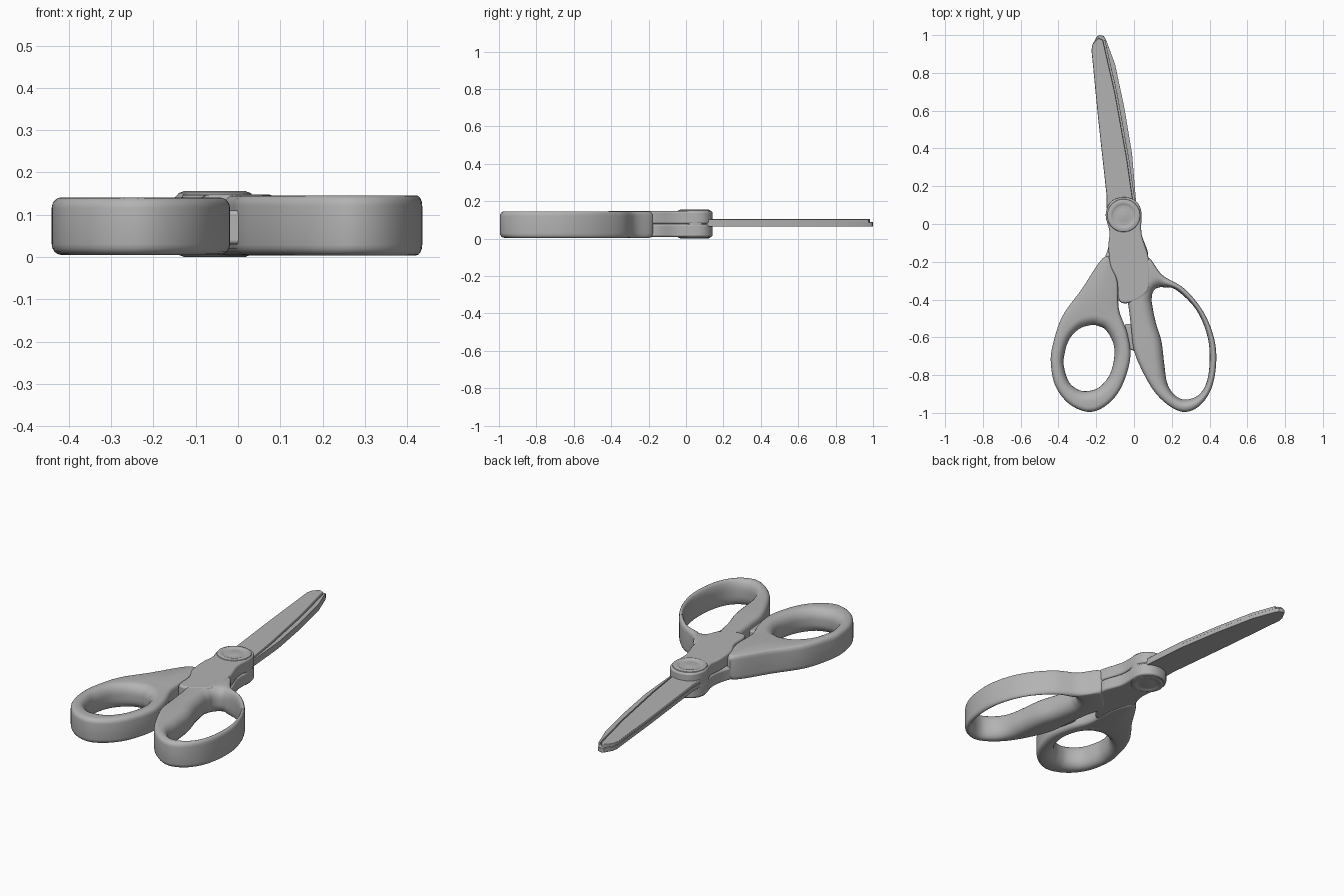
import bpy, bmesh, math
from mathutils import Vector

if "Cube" in bpy.data.objects:
    bpy.data.objects.remove(bpy.data.objects["Cube"])

GREY = (0.45, 0.45, 0.45, 1)
grey = bpy.data.materials.new("plain grey")
grey.use_nodes = True
grey.diffuse_color = GREY
grey.node_tree.nodes["Principled BSDF"].inputs["Base Color"].default_value = GREY


def finish(name, bm):
    bmesh.ops.recalc_face_normals(bm, faces=bm.faces)
    mesh = bpy.data.meshes.new(name)
    bm.to_mesh(mesh)
    bm.free()
    mesh.materials.append(grey)
    obj = bpy.data.objects.new(name, mesh)
    bpy.context.collection.objects.link(obj)
    bpy.ops.object.select_all(action='DESELECT')
    obj.select_set(True)
    bpy.context.view_layer.objects.active = obj
    bpy.ops.object.shade_smooth_by_angle(angle=math.radians(40))
    return obj


def smooth_loop(points, steps=6):
    """Closed smooth curve through the control points."""
    pts = [Vector(p) for p in points]
    n = len(pts)
    out = []
    for i in range(n):
        a, b, c, d = (pts[(i + k) % n] for k in (-1, 0, 1, 2))
        for s in range(steps):
            t = s / steps
            out.append((b * 2 + (c - a) * t + (a * 2 - b * 5 + c * 4 - d) * t**2
                        + (b * 3 - a - c * 3 + d) * t**3) / 2)
    return out


def skin(bm, rows, close_u=True, close_v=True):
    """Quads between successive rows of vertices."""
    for i in range(len(rows) if close_u else len(rows) - 1):
        r, q = rows[i], rows[(i + 1) % len(rows)]
        for j in range(len(r) if close_v else len(r) - 1):
            k = (j + 1) % len(r)
            bm.faces.new((r[j], r[k], q[k], q[j]))


def finger_ring(name, pairs, mid, half):
    """Loop with a crisp outer wall and a rounded inner wall."""
    bm = bmesh.new()
    outer = smooth_loop([p[0:2] for p in pairs])
    inner = smooth_loop([p[2:4] for p in pairs])
    rows = []
    for o, i in zip(outer, inner):
        width = (i - o).length
        across = (i - o).normalized()
        ro, ri = min(0.025, width * 0.4), min(0.055, width * 0.55)
        section = []
        for k in range(5):
            a = k / 4 * math.pi / 2
            section.append((ro * (1 - math.cos(a)), half - 0.025 * (1 - math.sin(a))))
        for k in range(7):
            a = k / 6 * math.pi / 2
            section.append((width - ri * (1 - math.sin(a)), half - half * 0.8 * (1 - math.cos(a))))
        section += [(u, -z) for u, z in reversed(section)]
        rows.append([bm.verts.new((*(o + across * u), mid + z)) for u, z in section])
    skin(bm, rows)
    return finish(name, bm)


def plate(name, outline, low, high, bevel):
    """Flat slab with softened rims."""
    bm = bmesh.new()
    face = bm.faces.new([bm.verts.new((p[0], p[1], low)) for p in outline])
    top = bmesh.ops.extrude_face_region(bm, geom=[face])["geom"]
    for v in top:
        if isinstance(v, bmesh.types.BMVert):
            v.co.z = high
    obj = finish(name, bm)
    mod = obj.modifiers.new("soft rim", 'BEVEL')
    mod.width, mod.segments, mod.harden_normals = bevel, 3, True
    mod.angle_limit = math.radians(50)
    return obj


# Finger loops: outer point and matching hole point on each row
finger_ring("right_thumb_loop", [
    (-.15, -.17, -.225, -.535), (-.28, -.35, -.29, -.555), (-.38, -.49, -.345, -.615),
    (-.43, -.64, -.37, -.70), (-.44, -.74, -.37, -.76), (-.415, -.86, -.345, -.835),
    (-.34, -.955, -.30, -.875), (-.235, -.995, -.25, -.885), (-.14, -.955, -.185, -.865),
    (-.065, -.86, -.13, -.80), (-.02, -.71, -.105, -.71), (-.035, -.58, -.11, -.63),
    (-.08, -.45, -.15, -.56), (-.09, -.28, -.19, -.54)], .073, .068)

finger_ring("left_finger_loop", [
    (.03, -.20, .10, -.36), (.08, -.18, .12, -.34), (.15, -.27, .155, -.335),
    (.27, -.345, .225, -.35), (.37, -.47, .33, -.455), (.425, -.61, .39, -.60),
    (.435, -.74, .40, -.74), (.41, -.87, .38, -.85), (.35, -.96, .335, -.91),
    (.27, -.995, .265, -.93), (.19, -.965, .21, -.90), (.11, -.89, .175, -.84),
    (.045, -.78, .16, -.74), (0, -.67, .145, -.62), (-.015, -.55, .115, -.52),
    (-.03, -.43, .095, -.42), (-.05, -.30, .095, -.385)], .075, .071)

# Two crossing shanks stacked at the joint
hub = [(.04, -.05), (.038, .07), (.005, .125), (-.055, .142), (-.12, .12),
       (-.15, .05), (-.13, -.04), (-.135, -.12)]
plate("upper_shank", smooth_loop(hub + [
    (-.125, -.22), (-.09, -.30), (-.075, -.41), (0, -.41), (.07, -.36),
    (.085, -.28), (.075, -.17)]), .078, .148, .012)
plate("lower_shank", smooth_loop(hub + [
    (-.175, -.22), (-.24, -.31), (-.20, -.42), (-.10, -.42), (-.04, -.36),
    (.03, -.28), (.075, -.17)]), .008, .078, .012)

# Dished pivot with a raised rim on both sides
bm = bmesh.new()
half = [(.001, .073), (.035, .072), (.05, .069), (.06, .074), (.072, .078),
        (.086, .073), (.094, .058)]
profile = half + [(r, -z) for r, z in reversed(half)]
rows = []
for s in range(48):
    a = s / 48 * math.tau
    rows.append([bm.verts.new((-.055 + r * math.cos(a), .045 + r * math.sin(a), .078 + z))
                 for r, z in profile])
skin(bm, rows)
finish("pivot", bm)

# Stop lug between the loops
plate("stop_lug", [(-.05, -.53), (.02, -.53), (.02, -.68), (-.03, -.66)], .03, .11, .01)

# Blades: a full lower blade, an upper blade up to the ridge, and the ground edge strip
spine = [(-.145, .08), (-.145, .15), (-.19, .56), (-.225, .92), (-.22, .95), (-.195, .995), (-.18, 1)]
edge = [(-.16, .995), (-.148, .975), (-.10, .845), (-.05, .61), (-.01, .37), (.01, .13), (.01, .08)]
ridge = [(-.165, .975), (-.10, .69), (-.037, .34), (.0, .08)]
plate("lower_blade", spine + edge, .064, .088, .003)
plate("upper_blade", spine[:5] + [(-.19, .985)] + ridge, .086, .106, .004)
plate("blade_edge_strip", [(x + .009, y) for x, y in reversed(ridge)] + edge[1:], .086, .101, .003)
